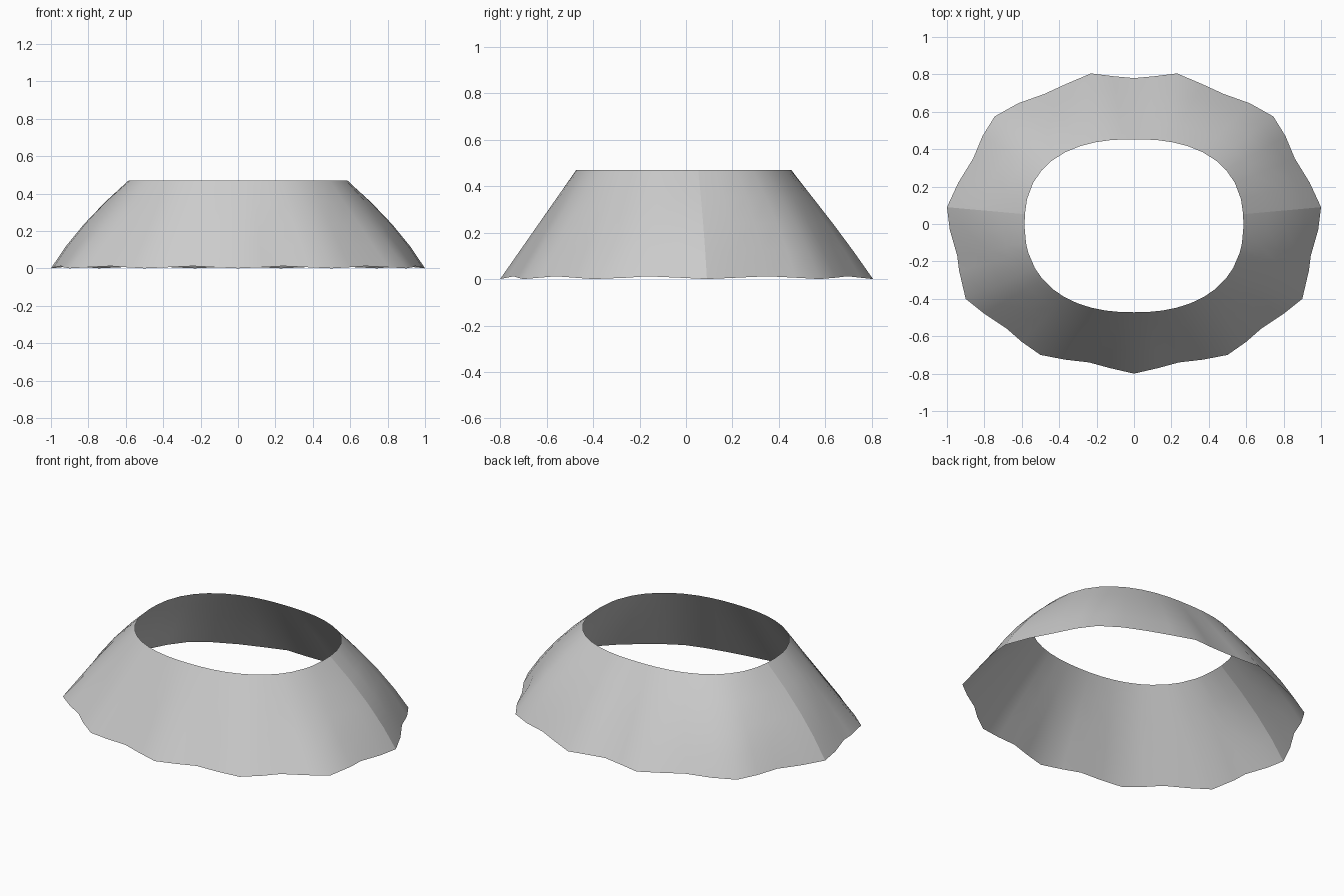
import bpy
import bmesh
from mathutils import Vector

cube = bpy.data.objects.get("Cube")
if cube:
    bpy.data.objects.remove(cube, do_unlink=True)

HEIGHT = 0.47
ROWS = 4
BULGE = 0.033

# Half of the scalloped hem, from the back centre round the left side to the front
half_hem = [
    (0, 0.78), (0.11, 0.79), (0.23, 0.805), (0.36, 0.75), (0.48, 0.695),
    (0.62, 0.645), (0.745, 0.575), (0.81, 0.47), (0.86, 0.35), (0.94, 0.22),
    (1, 0.09), (0.985, -0.03), (0.945, -0.17), (0.935, -0.25), (0.90, -0.40),
    (0.80, -0.48), (0.68, -0.56), (0.60, -0.63), (0.50, -0.70),
    (0.37, -0.725), (0.24, -0.74), (0.13, -0.77), (0, -0.80),
]
tips = [2, 6, 10, 14, 18, 22]
crease = 10


def rim_point(x, y):
    """Point of the rounded opening in the same direction as a hem point."""
    power = 2.4 if y > 0 else 2.3
    depth = 0.453 if y > 0 else 0.472
    size = (abs(x) / 0.585) ** power + (abs(y) / depth) ** power
    scale = size ** (-1 / power)
    return Vector((x * scale, y * scale, HEIGHT))


def column(index):
    """Points up one pleat line, from hem to rim, bowed only at the sides."""
    x, y = half_hem[index]
    gap = min(abs(index - t) for t in tips)
    low = Vector((x, y, 0.006 * min(gap, 2)))
    high = rim_point(x, y)
    outward = Vector((x, y, 0)).normalized()
    bow = BULGE * outward.x * min(1, max(0, (y + 0.4) / 0.4))
    points = []
    for r in range(ROWS + 1):
        t = r / ROWS
        points.append(low.lerp(high, t) + outward * bow * 4 * t * (1 - t))
    return points


# Full ring of columns, mirrored across x
half = [column(i) for i in range(len(half_hem))]
mirrored = [[Vector((-p.x, p.y, p.z)) for p in col] for col in half[-2:0:-1]]
columns = half + mirrored
count = len(columns)

bm = bmesh.new()
grid = [[bm.verts.new(p) for p in col] for col in columns]
for i in range(count):
    a, b = grid[i], grid[(i + 1) % count]
    for r in range(ROWS):
        bm.faces.new((b[r], a[r], a[r + 1], b[r + 1])).smooth = True

# Sharp fold down each side
for i in (crease, count - crease):
    for r in range(ROWS):
        bm.edges.get((grid[i][r], grid[i][r + 1])).smooth = False

mesh = bpy.data.meshes.new("pleated_shade")
bm.to_mesh(mesh)
bm.free()
shade = bpy.data.objects.new("pleated_shade", mesh)
bpy.context.collection.objects.link(shade)

# Plain grey cloth
grey = (0.6, 0.6, 0.6, 1)
mat = bpy.data.materials.new("light_grey")
mat.use_nodes = True
mat.diffuse_color = grey
for node in mat.node_tree.nodes:
    if node.type == "BSDF_PRINCIPLED":
        node.inputs["Base Color"].default_value = grey
mesh.materials.append(mat)
